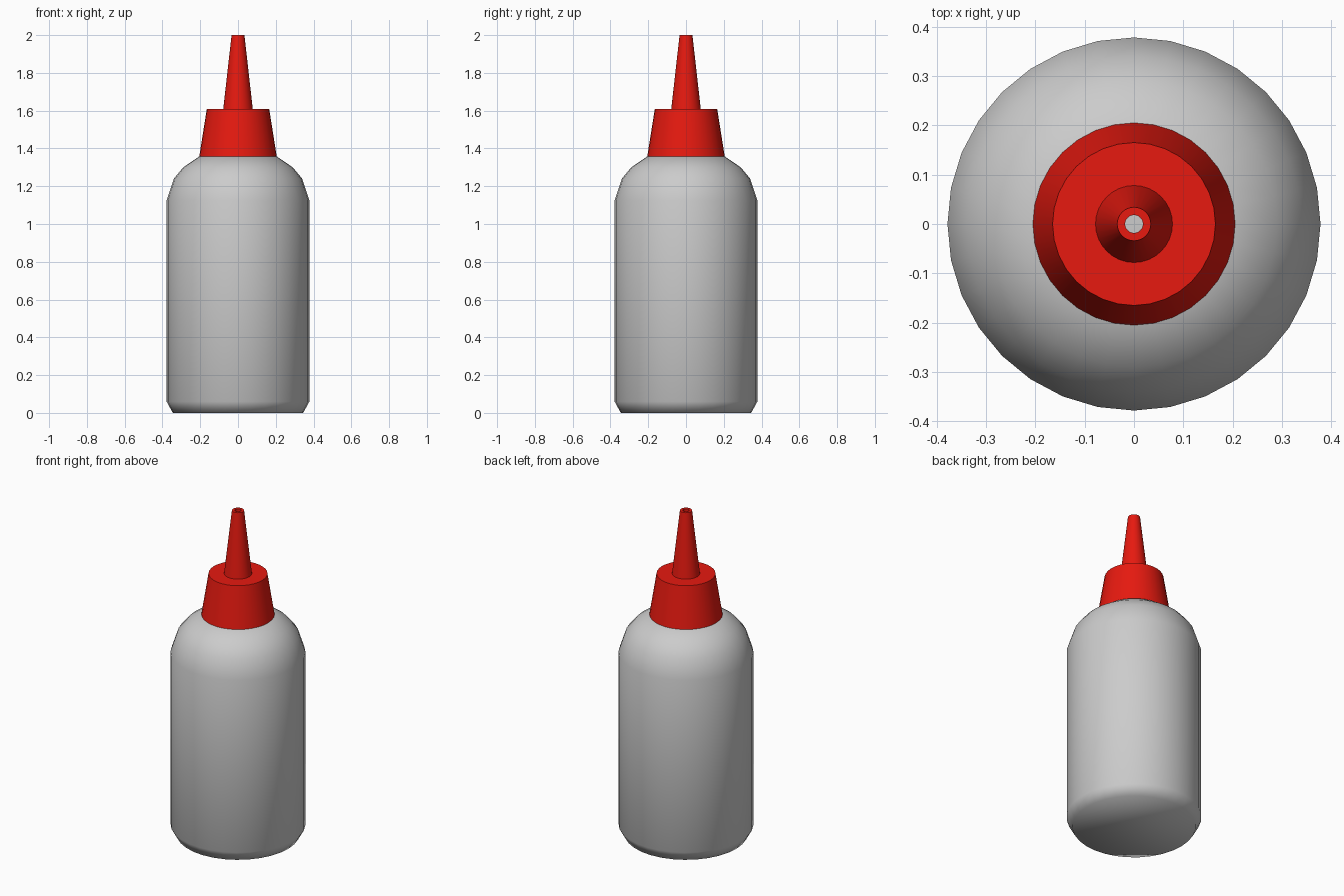
import bpy, bmesh
from math import sin, cos, tau, radians

if "Cube" in bpy.data.objects:
    bpy.data.objects.remove(bpy.data.objects["Cube"])

SIDES = 32


def lathe(name, profile, close_start=False, close_end=False):
    """Revolve (radius, height) points around z."""
    bm = bmesh.new()
    rings = [[bm.verts.new((r * cos(tau * i / SIDES), r * sin(tau * i / SIDES), z))
              for i in range(SIDES)] for r, z in profile]
    for a, b in zip(rings, rings[1:]):
        for i in range(SIDES):
            j = (i + 1) % SIDES
            bm.faces.new((a[i], a[j], b[j], b[i]))
    if close_start:
        bm.faces.new(rings[0][::-1])
    if close_end:
        bm.faces.new(rings[-1])
    mesh = bpy.data.meshes.new(name)
    bm.to_mesh(mesh)
    bm.free()
    obj = bpy.data.objects.new(name, mesh)
    bpy.context.collection.objects.link(obj)
    return obj


def smooth(obj, angle):
    bpy.ops.object.select_all(action='DESELECT')
    obj.select_set(True)
    bpy.context.view_layer.objects.active = obj
    bpy.ops.object.shade_smooth_by_angle(angle=radians(angle))


# Bottle body: chamfered foot, straight wall, rounded shoulder
body = lathe("bottle_body", [
    (0.345, 0.0), (0.378, 0.06), (0.378, 1.125), (0.34, 1.24),
    (0.29, 1.30), (0.205, 1.358)], close_start=True, close_end=True)
smooth(body, 80)

# Cap and nozzle in one piece, with a small open hole at the tip
cap = lathe("nozzle_cap", [
    (0.205, 1.358), (0.165, 1.61), (0.078, 1.61),
    (0.034, 2.0), (0.018, 2.0), (0.018, 1.92)])
smooth(cap, 50)

red = bpy.data.materials.new("red_plastic")
red.diffuse_color = (0.8, 0.01, 0.005, 1)
red.use_nodes = True
red.node_tree.nodes["Principled BSDF"].inputs["Base Color"].default_value = red.diffuse_color
cap.data.materials.append(red)
